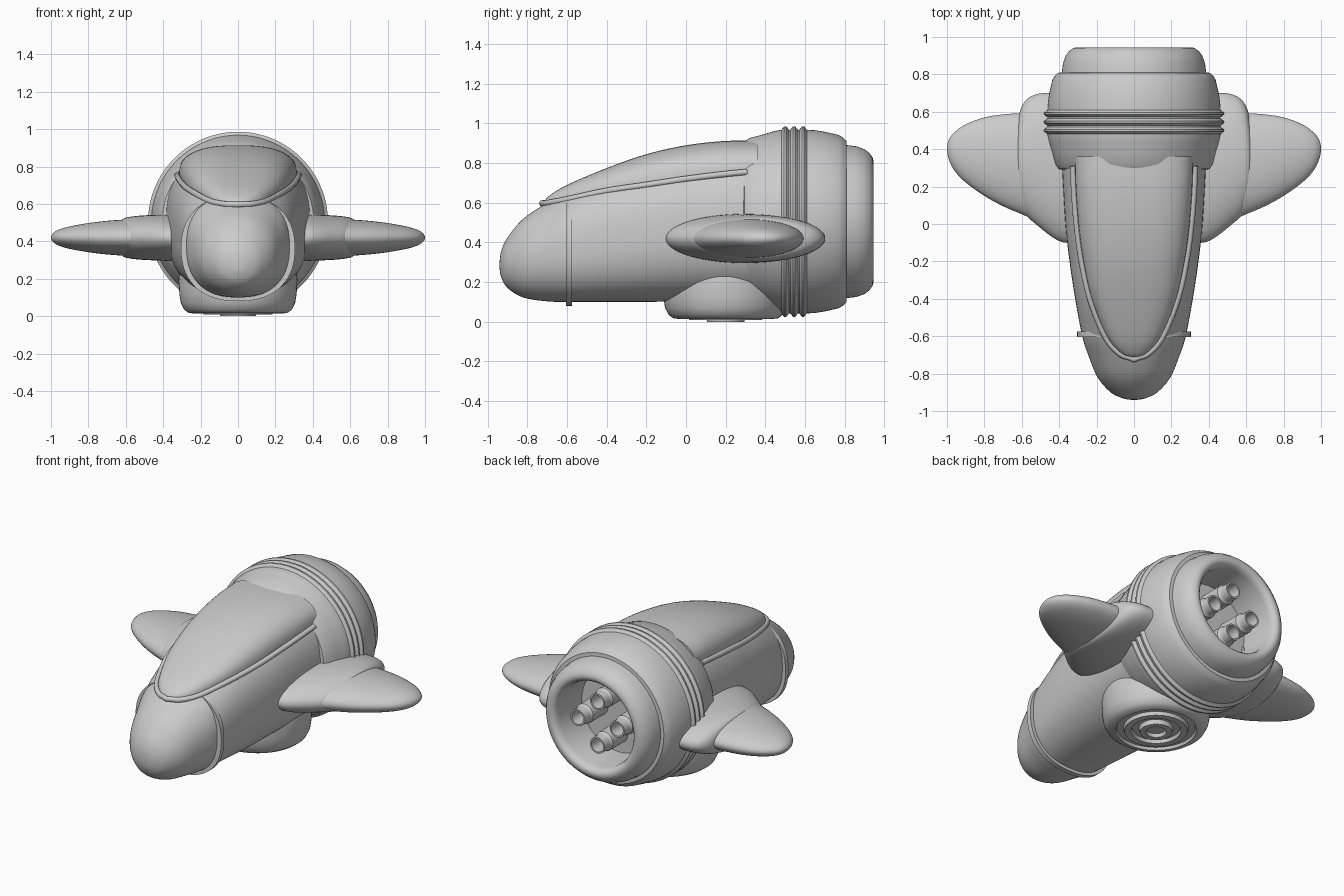
import bpy, bmesh, math
from mathutils import Vector

default = bpy.data.objects.get("Cube")
if default:
    bpy.data.objects.remove(default, do_unlink=True)

COLOUR = (.6, .6, .6, 1)
grey = bpy.data.materials.new("hull grey")
grey.use_nodes = True
grey.diffuse_color = COLOUR
for node in grey.node_tree.nodes:
    if node.type == 'BSDF_PRINCIPLED':
        node.inputs["Base Color"].default_value = COLOUR


def finish(obj, angle=35):
    """Give the object its colour and smooth shading with sharp edges kept."""
    obj.data.materials.append(grey)
    bpy.ops.object.select_all(action='DESELECT')
    obj.select_set(True)
    bpy.context.view_layer.objects.active = obj
    bpy.ops.object.shade_smooth_by_angle(angle=math.radians(angle))
    return obj


def loft(name, rings, angle=35):
    """Skin a list of equal point rings and cap both ends."""
    bm = bmesh.new()
    loops = [[bm.verts.new(p) for p in ring] for ring in rings]
    count = len(loops[0])
    for a, b in zip(loops, loops[1:]):
        for i in range(count):
            j = (i + 1) % count
            bm.faces.new((a[i], a[j], b[j], b[i]))
    bm.faces.new(loops[0])
    bm.faces.new(loops[-1])
    bmesh.ops.recalc_face_normals(bm, faces=bm.faces)
    mesh = bpy.data.meshes.new(name)
    bm.to_mesh(mesh)
    bm.free()
    obj = bpy.data.objects.new(name, mesh)
    bpy.context.collection.objects.link(obj)
    return finish(obj, angle)


def smooth_rows(rows, steps=5):
    """Resample station rows along a Catmull-Rom spline."""
    padded = [rows[0]] + rows + [rows[-1]]
    out = []
    for p, q, r, s in zip(padded, padded[1:], padded[2:], padded[3:]):
        for k in range(steps):
            t = k / steps
            out.append([b + t / 2 * (c - a + t * (2*a - 5*b + 4*c - d + t * (3*(b - c) + d - a)))
                        for a, b, c, d in zip(p, q, r, s)])
    return out + [list(rows[-1])]


def outline(half_a, half_up, half_down, power=2, count=64):
    """Superellipse outline with separate upper and lower heights."""
    pts = []
    for i in range(count):
        t = math.tau * (i + .5) / count
        c, s = math.cos(t), math.sin(t)
        a = math.copysign(abs(c) ** (2 / power), c) * half_a
        b = math.copysign(abs(s) ** (2 / power), s) * (half_up if s > 0 else half_down)
        pts.append((a, b))
    return pts


def hull_ring(y, half, low, high, power):
    mid, h = (low + high) / 2, (high - low) / 2
    return [(a, y, mid + b) for a, b in outline(half, h, h, power)]


def revolve(name, profile, centre, axis, count=64, angle=35):
    """Turn (distance along axis, radius) points about the y or z axis."""
    rings = []
    for d, r in profile:
        circle = outline(r, r, r, count=count)
        rings.append([Vector(centre) + Vector((a, d, b) if axis == 'y' else (a, b, d))
                      for a, b in circle])
    return loft(name, rings, angle)


# Fuselage: y, half width, bottom, top, squareness
fuselage = [
    (-.94, .015, .27, .3, 2), (-.932, .06, .225, .355, 2), (-.9, .125, .17, .425, 2),
    (-.82, .195, .122, .52, 2.1), (-.7, .245, .103, .6, 2.2), (-.6, .277, .1, .65, 2.4),
    (-.4, .315, .1, .737, 2.5), (-.2, .345, .1, .795, 2.5), (0, .367, .103, .845, 2.5),
    (.3, .385, .105, .885, 2.5), (.45, .385, .11, .885, 2.5)]
loft("fuselage", [hull_ring(*row) for row in smooth_rows(fuselage)], 50)

# Flat band round the nose
loft("nose_band", [hull_ring(y, .305, .08, .645, 2.3) for y in (-.605, -.575)])

# Canopy: y, half width, base height, top height
canopy = smooth_rows([
    (-.715, .01, .597, .603), (-.69, .07, .6, .635), (-.6, .145, .617, .69),
    (-.4, .225, .66, .775), (-.2, .27, .69, .845), (0, .297, .72, .89),
    (.2, .312, .745, .912), (.36, .316, .76, .912)])
loft("canopy", [[(a, y, base + b) for a, b in outline(half, top - base, .03, 2.6)]
                for y, half, base, top in canopy], 50)

# Tube that frames the canopy
edge = [(half + .01, y, base) for y, half, base, top in canopy if y < .31]
path = [(-x, y, z) for x, y, z in reversed(edge)] + [(0, -.725, .597)] + edge
curve = bpy.data.curves.new("canopy_rim", 'CURVE')
curve.dimensions = '3D'
curve.bevel_depth = .016
curve.bevel_resolution = 3
curve.use_fill_caps = True
spline = curve.splines.new('POLY')
spline.points.add(len(path) - 1)
for point, co in zip(spline.points, path):
    point.co = (*co, 1)
rim = bpy.data.objects.new("canopy_rim", curve)
bpy.context.collection.objects.link(rim)
bpy.ops.object.select_all(action='DESELECT')
rim.select_set(True)
bpy.context.view_layer.objects.active = rim
bpy.ops.object.convert(target='MESH')
finish(bpy.context.view_layer.objects.active, 50)

# Engine housing with three ridges, a stepped tail and a deep recess
front = [(.285, .3), (.285, .37), (.295, .405), (.32, .422), (.38, .437), (.44, .455), (.478, .463)]
ridges = []
for y in (.5, .545, .59):
    ridges += [(y - .019, .463), (y - .005, .481), (y + .005, .481), (y + .019, .463)]
rear = [(.65, .461), (.7, .453), (.77, .437), (.79, .425), (.808, .408), (.81, .386),
        (.86, .38), (.9, .365), (.925, .346), (.94, .325), (.945, .308), (.94, .29),
        (.925, .277), (.9, .27), (.68, .265)]
AXIS = .505
revolve("engine_housing", front + ridges + rear, (0, 0, AXIS), 'y', 96)

# Four hollow exhaust tubes
tube = [(.66, .062), (.83, .062), (.84, .054), (.85, .052), (.9, .052), (.9, .042), (.76, .04)]
for i, side in enumerate(("left", "top", "right", "bottom")):
    t = math.tau * i / 4
    revolve("exhaust_" + side, tube, (.14 * math.cos(t), 0, AXIS + .14 * math.sin(t)), 'y', 32)

# Round belly pod with concentric rings underneath
pod = [(.35, .27), (.26, .31), (.2, .318), (.12, .314), (.07, .306), (.035, .288), (.018, .265),
       (.014, .235), (.03, .228), (.03, .19), (.008, .184), (.008, .145), (.028, .138),
       (.028, .1), (0, .094), (0, .06), (.02, .052)]
revolve("belly_pod", pod, (0, .2, 0), 'z')

# Wings: x, front edge, back edge, half thickness
root = [(.25, -.1, .7, .125), (.37, -.1, .7, .124), (.44, -.068, .702, .122),
        (.52, -.005, .695, .118), (.58, .05, .66, .111), (.615, .12, .585, .1),
        (.632, .22, .46, .07), (.637, .32, .37, .02)]
blade = [(.5, .01, .595, .1), (.6, .052, .593, .097), (.7, .095, .586, .09),
         (.8, .15, .57, .078), (.9, .222, .533, .06), (.96, .285, .49, .042),
         (.99, .345, .45, .022), (1, .39, .41, .006)]
for side, sign in (("left", 1), ("right", -1)):
    for part, rows in (("wing_root_", root), ("wing_", blade)):
        loft(part + side, [[(sign * x, (lo + hi) / 2 + a, .42 + b)
                            for a, b in outline((hi - lo) / 2, thick, thick)]
                           for x, lo, hi, thick in smooth_rows(rows)], 50)
